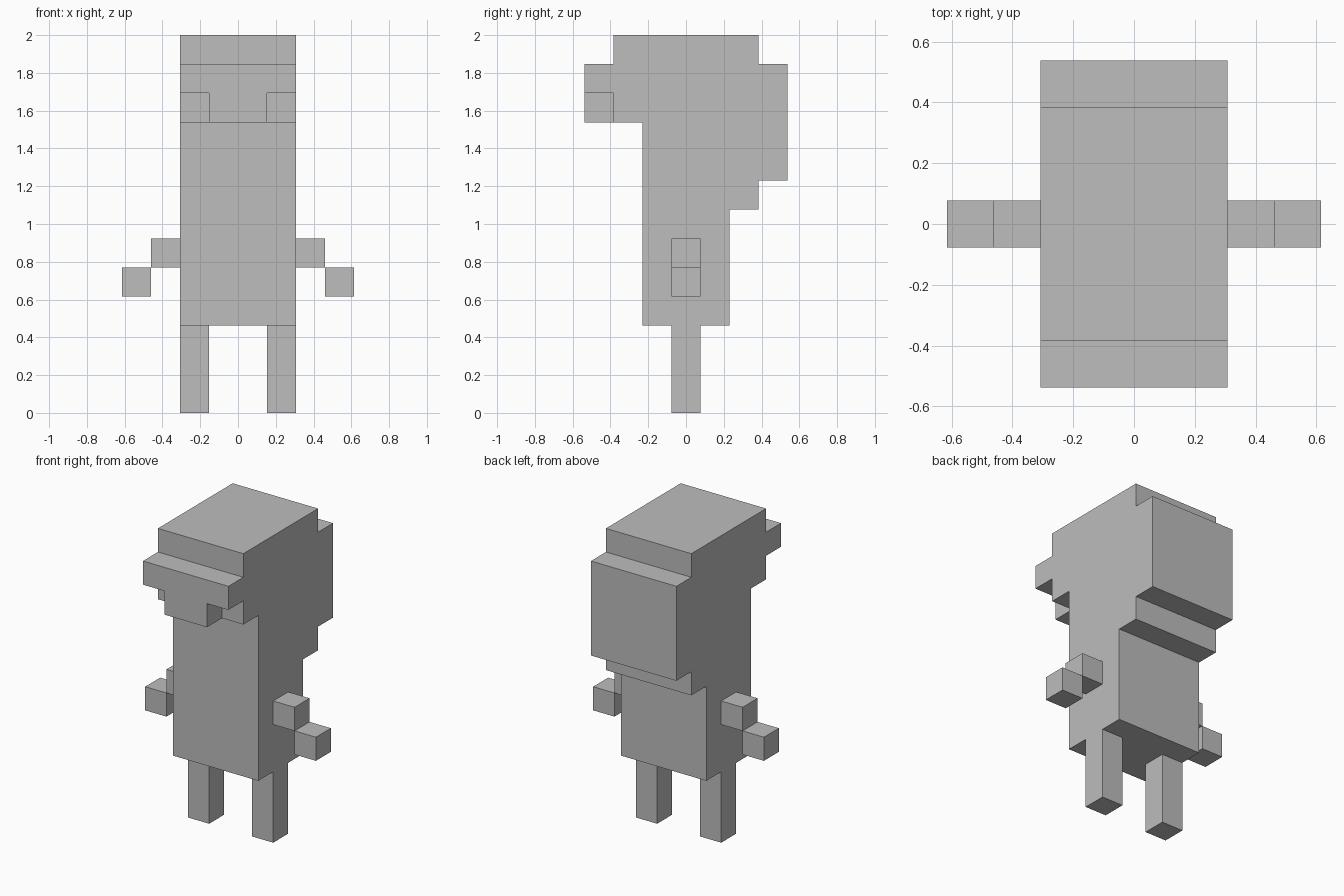
import bpy
import bmesh

default = bpy.data.objects.get("Cube")
if default:
    bpy.data.objects.remove(default, do_unlink=True)

U = 2 / 13  # one block; the figure stands 13 blocks tall

grey = bpy.data.materials.new("plain_grey")
grey.use_nodes = True
colour = (0.51, 0.51, 0.51, 1)
grey.diffuse_color = colour
grey.node_tree.nodes["Principled BSDF"].inputs["Base Color"].default_value = colour


def extrude_profile(name, profile, x0, x1):
    """Extrude a (y, z) outline, given in blocks, from x0 to x1."""
    bm = bmesh.new()
    face = bm.faces.new([bm.verts.new((x0 * U, y * U, z * U)) for y, z in profile])
    result = bmesh.ops.extrude_face_region(bm, geom=[face])
    moved = [v for v in result["geom"] if isinstance(v, bmesh.types.BMVert)]
    bmesh.ops.translate(bm, verts=moved, vec=((x1 - x0) * U, 0, 0))
    bmesh.ops.recalc_face_normals(bm, faces=bm.faces)
    mesh = bpy.data.meshes.new(name)
    bm.to_mesh(mesh)
    bm.free()
    mesh.materials.append(grey)
    obj = bpy.data.objects.new(name, mesh)
    bpy.context.collection.objects.link(obj)
    return obj


def box(name, x, y, z):
    """Box from (min, max) block ranges."""
    outline = [(y[0], z[0]), (y[1], z[0]), (y[1], z[1]), (y[0], z[1])]
    return extrude_profile(name, outline, *x)


# Torso and head: one stepped outline with brow at the front, bulge at the back
outline = [(-1.5, 3), (1.5, 3), (1.5, 7), (2.5, 7), (2.5, 8), (3.5, 8),
           (3.5, 12), (2.5, 12), (2.5, 13), (-2.5, 13), (-2.5, 12),
           (-3.5, 12), (-3.5, 11), (-2.5, 11), (-2.5, 10), (-1.5, 10)]
extrude_profile("body_and_head", outline, -2, 2)

# Muzzle below the brow
box("muzzle", (-1, 1), (-3.5, -2.5), (10, 11))

# Limbs, mirrored across the body
depth = (-0.5, 0.5)
for side, s in (("left", 1), ("right", -1)):
    for part, near, far, z in (("leg", 1, 2, (0, 3)),
                               ("arm", 2, 3, (5, 6)),
                               ("hand", 3, 4, (4, 5))):
        box(f"{side}_{part}", sorted((s * near, s * far)), depth, z)
